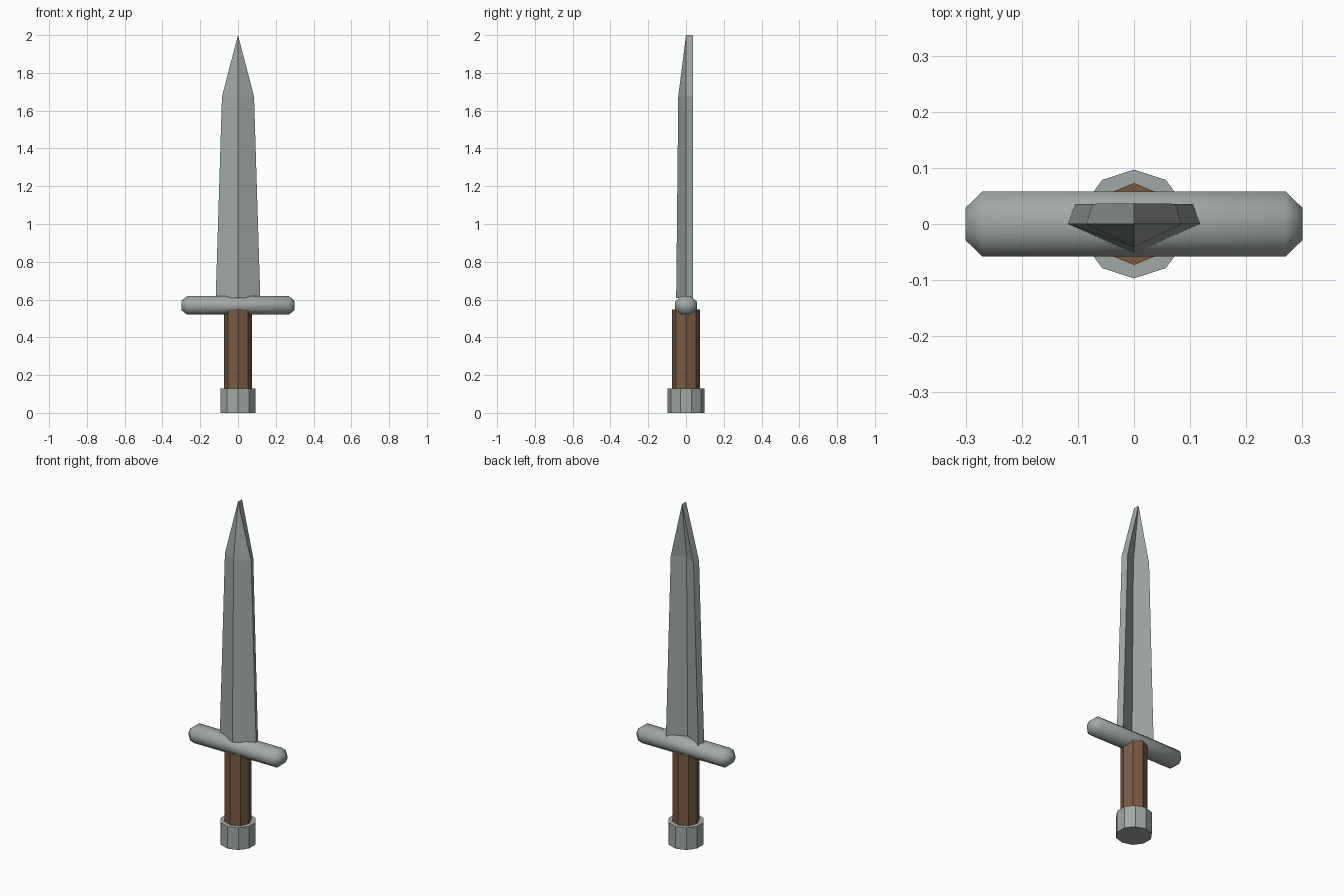
import bpy, bmesh, math

if "Cube" in bpy.data.objects:
    bpy.data.objects.remove(bpy.data.objects["Cube"])


def material(name, rgb):
    m = bpy.data.materials.new(name)
    m.diffuse_color = (*rgb, 1)
    m.use_nodes = True
    m.node_tree.nodes["Principled BSDF"].inputs["Base Color"].default_value = m.diffuse_color
    return m


STEEL = material("steel grey", (0.36, 0.395, 0.38))
WOOD = material("wood brown", (0.19, 0.105, 0.06))


def loft(name, rings, mat):
    """Skin a list of equal-length point rings and cap both ends."""
    bm = bmesh.new()
    rows = [[bm.verts.new(p) for p in ring] for ring in rings]
    n = len(rows[0])
    for a, b in zip(rows, rows[1:]):
        for i in range(n):
            j = (i + 1) % n
            bm.faces.new((a[i], a[j], b[j], b[i]))
    bm.faces.new(rows[0])
    bm.faces.new(rows[-1])
    return finish(name, bm, mat)


def finish(name, bm, mat):
    bmesh.ops.recalc_face_normals(bm, faces=bm.faces)
    mesh = bpy.data.meshes.new(name)
    bm.to_mesh(mesh)
    bm.free()
    obj = bpy.data.objects.new(name, mesh)
    bpy.context.collection.objects.link(obj)
    mesh.materials.append(mat)
    return obj


def prism(name, sides, r, z0, z1, mat):
    """Upright prism with a corner facing the back."""
    pts = [(r * math.sin(math.tau * i / sides),
            r * math.cos(math.tau * i / sides)) for i in range(sides)]
    return loft(name, [[(x, y, z) for x, y in pts] for z in (z0, z1)], mat)


# Pommel and grip
prism("pommel", 10, 0.097, 0, 0.13, STEEL)
prism("grip", 8, 0.073, 0.12, 0.548, WOOD)

# Crossguard: smooth bar with tapered ends
rings = []
for x, k in ((-0.3, 0.5), (-0.27, 1), (0.27, 1), (0.3, 0.5)):
    ring = []
    for i in range(8):
        a = math.tau * (i + 0.5) / 8
        c = math.cos(math.pi / 8)
        ring.append((x, 0.058 * k * math.cos(a) / c,
                     0.569 + 0.049 * k * math.sin(a) / c))
    rings.append(ring)
guard = loft("crossguard", rings, STEEL)
bpy.context.view_layer.objects.active = guard
guard.select_set(True)
bpy.ops.object.shade_smooth_by_angle(angle=math.radians(50))

# Blade: ridged front, grooved back, bevelled sides, short edge at the point
THICK = 0.036


def section(bm, z, w, back_w, ridge):
    pts = [(0, ridge), (w, 0), (back_w, THICK),
           (0, ridge + THICK), (-back_w, THICK), (-w, 0)]
    return [bm.verts.new((x, y, z)) for x, y in pts]


bm = bmesh.new()
low = section(bm, 0.608, 0.118, 0.105, -0.052)
high = section(bm, 1.675, 0.085, 0.074, -0.041)
front_tip = bm.verts.new((0, 0, 2))
back_tip = bm.verts.new((0, THICK + 0.001, 2))
tips = [front_tip, front_tip, back_tip, back_tip, back_tip, front_tip]
for i in range(6):
    j = (i + 1) % 6
    bm.faces.new((low[i], low[j], high[j], high[i]))
    top = [tips[j]] if tips[i] is tips[j] else [tips[j], tips[i]]
    bm.faces.new([high[i], high[j]] + top)
# Closed base in two halves that follow the groove
bm.faces.new((low[0], low[1], low[2], low[3]))
bm.faces.new((low[0], low[3], low[4], low[5]))
finish("blade", bm, STEEL)
